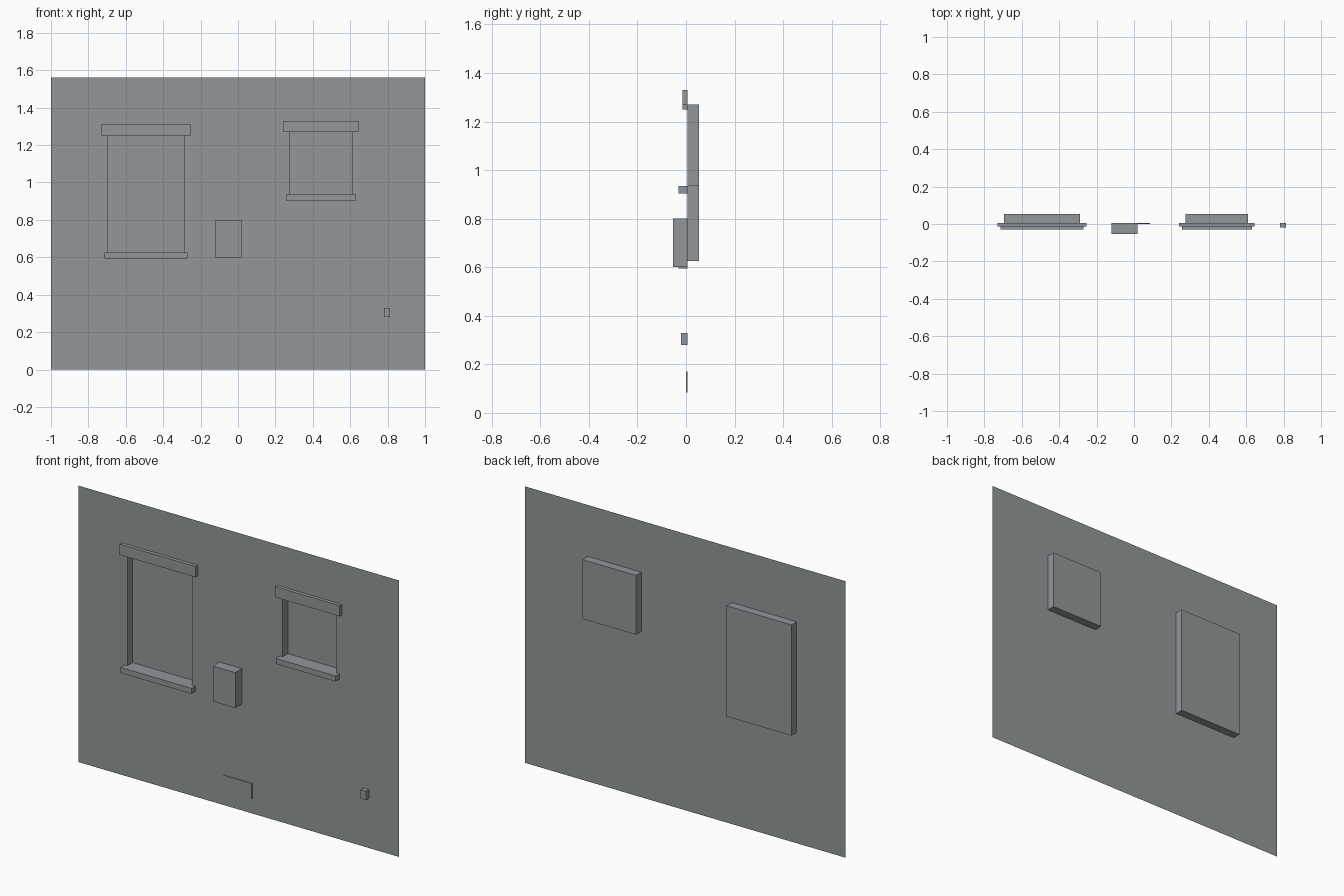
import bpy, bmesh

cube = bpy.data.objects.get("Cube")
if cube:
    bpy.data.objects.remove(cube, do_unlink=True)

WALL_Y = 0.006
RECESS_Y = 0.053
WALL_TOP = 1.56

grey = bpy.data.materials.new("wall_grey")
grey.use_nodes = True
colour = (0.29, 0.31, 0.32, 1)
grey.diffuse_color = colour
grey.node_tree.nodes["Principled BSDF"].inputs["Base Color"].default_value = colour


def finish(name, bm):
    mesh = bpy.data.meshes.new(name)
    bm.to_mesh(mesh)
    bm.free()
    mesh.materials.append(grey)
    obj = bpy.data.objects.new(name, mesh)
    bpy.context.collection.objects.link(obj)
    return obj


def wall_box(name, x0, x1, z0, z1, front):
    """Block standing out from the wall, open where it meets the wall."""
    bm = bmesh.new()
    bmesh.ops.create_cube(bm, size=1)
    for v in bm.verts:
        v.co = (x1 if v.co.x > 0 else x0,
                WALL_Y if v.co.y > 0 else front,
                z1 if v.co.z > 0 else z0)
    back = [f for f in bm.faces if f.normal.y > 0.5]
    bmesh.ops.delete(bm, geom=back, context='FACES_ONLY')
    finish(name, bm)


# Window openings: x0, x1, z0, z1
windows = {
    "tall_window": (-0.695, -0.29, 0.625, 1.25),
    "short_window": (0.275, 0.61, 0.935, 1.27),
}

# Thin wall sheet, cut along the edges of the openings
xs = sorted({-1, 1} | {x for w in windows.values() for x in w[:2]})
zs = sorted({0, WALL_TOP} | {z for w in windows.values() for z in w[2:]})
bm = bmesh.new()
grid = [[bm.verts.new((x, WALL_Y, z)) for x in xs] for z in zs]
for low, high in zip(grid, grid[1:]):
    for i in range(len(xs) - 1):
        bm.faces.new((low[i], low[i + 1], high[i + 1], high[i]))
bm.normal_update()

# Push each opening back into a shallow recess
for x0, x1, z0, z1 in windows.values():
    panes = []
    for f in bm.faces:
        c = f.calc_center_median()
        if x0 < c.x < x1 and z0 < c.z < z1 and abs(f.normal.y) > 0.5:
            panes.append(f)
    moved = bmesh.ops.extrude_face_region(bm, geom=panes)["geom"]
    for v in moved:
        if isinstance(v, bmesh.types.BMVert):
            v.co.y = RECESS_Y
    old = [f for f in panes if f.is_valid]
    bmesh.ops.delete(bm, geom=old, context='FACES')
    bm.normal_update()
finish("wall", bm)

# Lintels and sills
for name, (x0, x1, z0, z1) in windows.items():
    wall_box(name + "_lintel", x0 - 0.034, x1 + 0.035, z1, z1 + 0.06, -0.014)
    wall_box(name + "_sill", x0 - 0.018, x1 + 0.02, z0 - 0.031, z0, -0.03)

# Wall fittings
wall_box("meter_box", -0.12, 0.02, 0.60, 0.80, -0.053)
wall_box("vent_plate", -0.092, 0.085, 0.085, 0.17, 0.001)
wall_box("outlet_box", 0.78, 0.813, 0.28, 0.33, -0.02)
